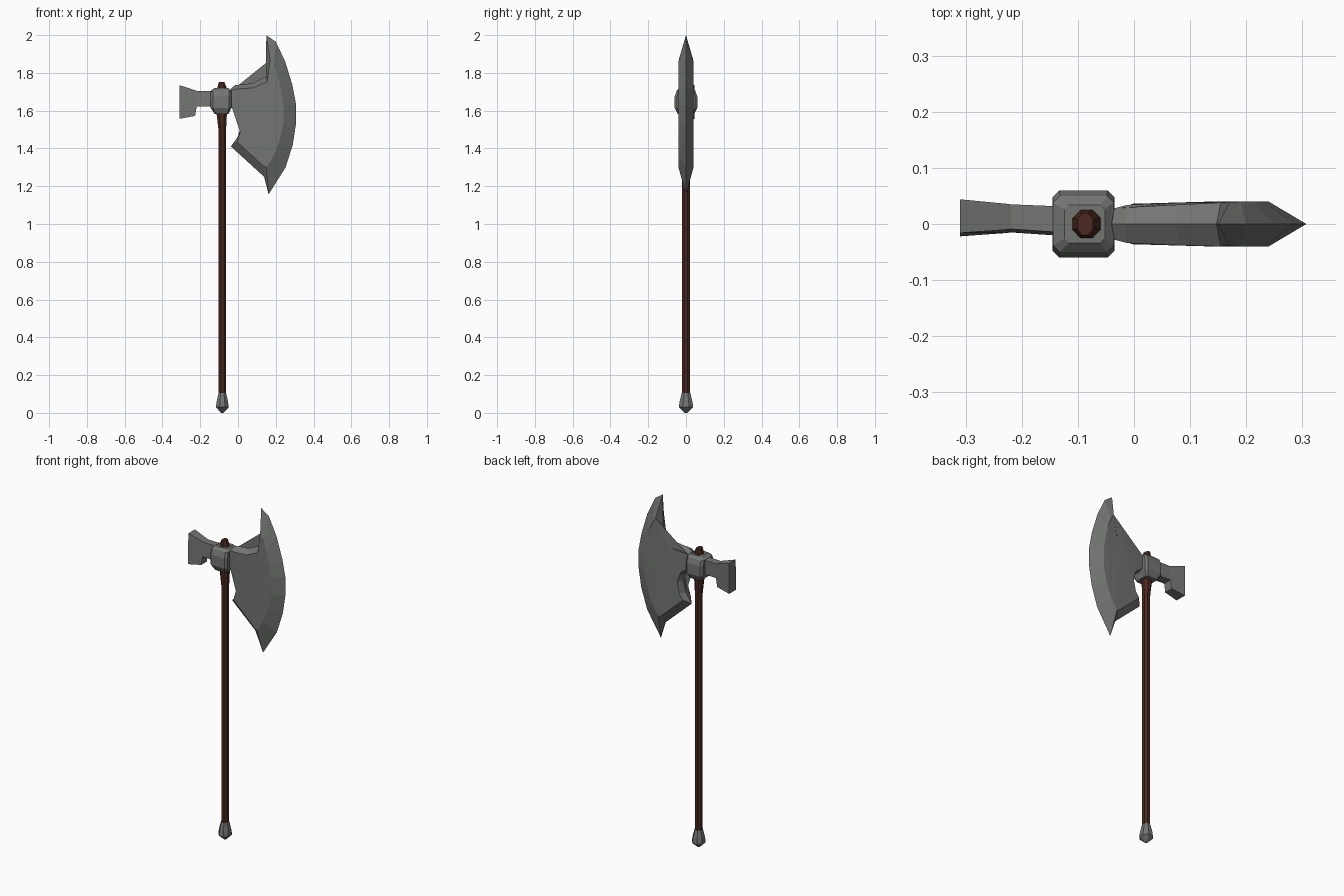
import bpy, bmesh, math

AX = -0.083  # x of the shaft axis


def finish(name, bm, color=None):
    bmesh.ops.recalc_face_normals(bm, faces=bm.faces[:])
    me = bpy.data.meshes.new(name)
    bm.to_mesh(me)
    bm.free()
    ob = bpy.data.objects.new(name, me)
    bpy.context.collection.objects.link(ob)
    mat = bpy.data.materials.new(name + "_mat")
    mat.diffuse_color = color or (0.17, 0.18, 0.17, 1)
    me.materials.append(mat)
    return ob


def loft(name, rings, color=None):
    """Skin a list of equal-length closed rings and cap both ends."""
    bm = bmesh.new()
    vs = [[bm.verts.new(p) for p in r] for r in rings]
    n = len(vs[0])
    for a, b in zip(vs, vs[1:]):
        for i in range(n):
            j = (i + 1) % n
            bm.faces.new((a[i], a[j], b[j], b[i]))
    bm.faces.new(vs[0])
    bm.faces.new(vs[-1])
    return finish(name, bm, color)


def ellipse(z, cx, rx, ry, n=8):
    k = 1 / math.cos(math.pi / n)
    return [(cx + rx * k * math.cos(2 * math.pi * (i + .5) / n),
             ry * k * math.sin(2 * math.pi * (i + .5) / n), z) for i in range(n)]


def chamfered(z, cx, hx, hy, c):
    return [(cx + sx * x, sy * y, z) for sx, sy, x, y in (
        (1, -1, hx, hy - c), (1, 1, hx, hy - c), (1, 1, hx - c, hy), (-1, 1, hx - c, hy),
        (-1, 1, hx, hy - c), (-1, -1, hx, hy - c), (-1, -1, hx - c, hy), (1, -1, hx - c, hy))]


# wooden shaft with flared head end
loft("shaft", [ellipse(*r) for r in (
    (0.09, AX, .019, .022), (1.485, AX, .019, .022), (1.58, AX - .003, .027, .024),
    (1.705, AX, .028, .026), (1.725, AX - .002, .024, .025), (1.752, AX - .004, .014, .02))],
    (0.07, 0.022, 0.014, 1))

# metal pommel
loft("pommel", [ellipse(*r) for r in (
    (0.0, AX, .006, .006), (0.03, AX, .034, .038), (0.06, AX, .03, .034), (0.105, AX, .02, .023))])

# socket block around the shaft
loft("socket", [chamfered(*r) for r in (
    (1.583, -.087, .037, .044, .008), (1.615, -.09, .055, .06, .012),
    (1.675, -.09, .055, .06, .012), (1.705, -.09, .054, .05, .012),
    (1.72, -.088, .036, .034, .008))])

# hammer poll: x, bottom z, top z, front y, back y
loft("poll", [[(x, f, b), (x, k, b), (x, k, t), (x, f + .006, t)] for x, b, t, f, k in (
    (-.31, 1.557, 1.735, -.022, .044), (-.227, 1.572, 1.708, -.016, .036),
    (-.219, 1.622, 1.705, -.015, .035), (-.145, 1.622, 1.705, -.02, .032),
    (-.10, 1.622, 1.705, -.02, .032))])

# blade: edge outline (y = 0) paired with the raised cheek outline
outline = [  # edge x, z, cheek x, z, cheek half thickness
    (.15, 2.0, .17, 1.87, .038), (.2, 1.965, .19, 1.84, .04), (.25, 1.86, .213, 1.78, .04),
    (.288, 1.735, .23, 1.70, .04), (.307, 1.635, .24, 1.625, .04), (.307, 1.53, .24, 1.53, .04),
    (.29, 1.42, .22, 1.44, .04), (.252, 1.30, .19, 1.36, .04), (.162, 1.157, .15, 1.30, .04),
    (.138, 1.25, .137, 1.305, .04), (-.037, 1.41, -.005, 1.435, .036), (0, 1.465, .018, 1.468, .036),
    (.02, 1.535, .032, 1.535, .036), (.013, 1.575, .022, 1.585, .036), (-.04, 1.62, -.035, 1.625, .028),
    (-.04, 1.715, -.035, 1.705, .028), (-.015, 1.735, -.012, 1.715, .034),
    (.075, 1.745, .08, 1.72, .038), (.147, 1.78, .155, 1.755, .04)]
bm = bmesh.new()
rim = [bm.verts.new((p[0], 0, p[1])) for p in outline]
caps = []
for s in (-1, 1):
    cheek = [bm.verts.new((p[2], s * p[4], p[3])) for p in outline]
    for i in range(len(rim)):
        j = (i + 1) % len(rim)
        bm.faces.new((rim[i], rim[j], cheek[j], cheek[i]))
    caps.append(bm.faces.new(cheek))
bmesh.ops.triangulate(bm, faces=caps)
finish("blade", bm)
